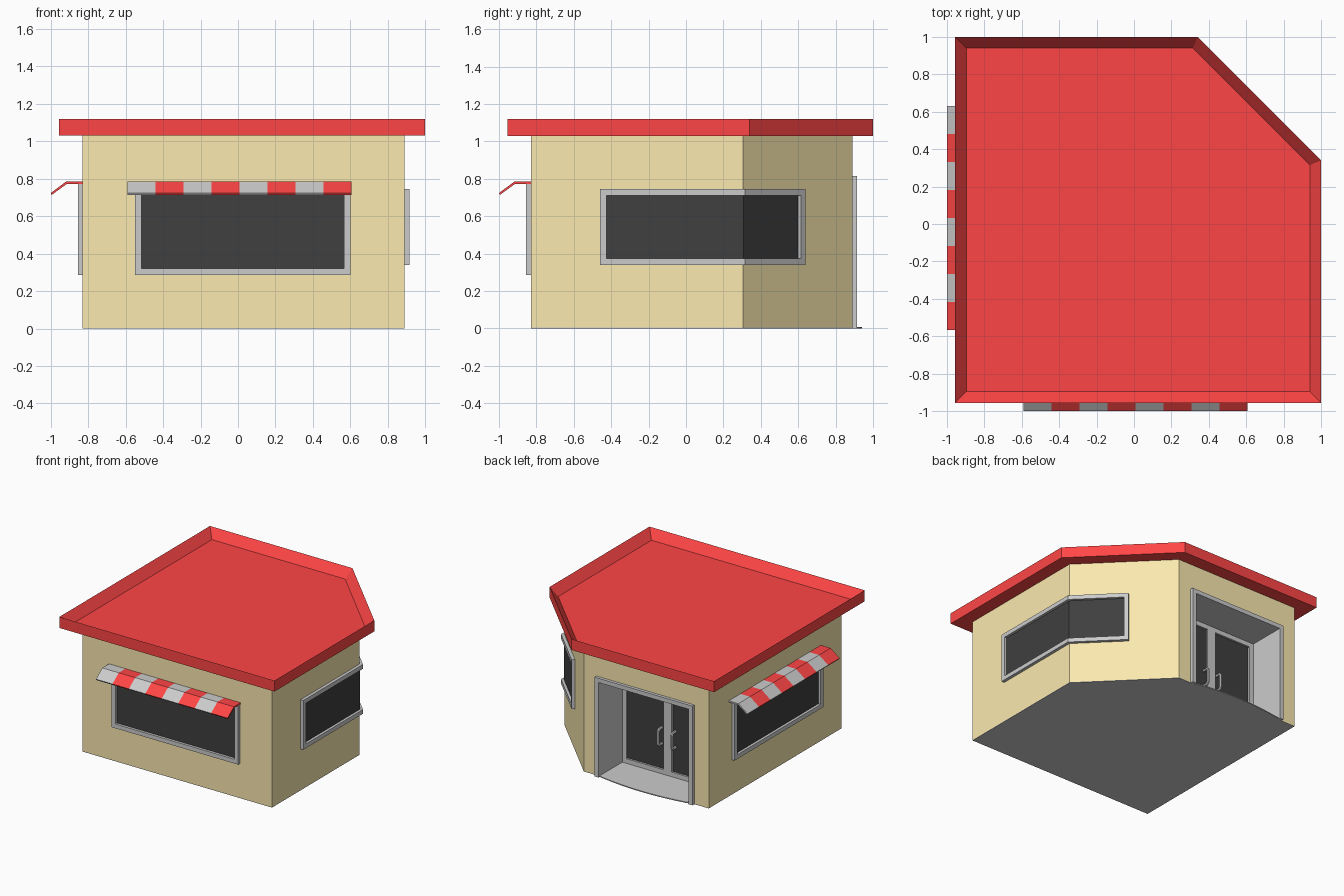
import bpy, bmesh, math
from mathutils import Vector

if "Cube" in bpy.data.objects:
    bpy.data.objects.remove(bpy.data.objects["Cube"])


def material(name, rgb):
    m = bpy.data.materials.new(name)
    m.diffuse_color = (*rgb, 1)
    m.use_nodes = True
    m.node_tree.nodes["Principled BSDF"].inputs["Base Color"].default_value = m.diffuse_color
    return m


RED = material("red", (1.0, 0.06, 0.06))
YELLOW = material("yellow", (0.96, 0.82, 0.43))
BLACK = material("black", (0.05, 0.05, 0.05))


def finish(name, bm, mat=None):
    bmesh.ops.recalc_face_normals(bm, faces=bm.faces)
    me = bpy.data.meshes.new(name)
    bm.to_mesh(me)
    bm.free()
    if mat:
        me.materials.append(mat)
    ob = bpy.data.objects.new(name, me)
    bpy.context.collection.objects.link(ob)
    return ob


def extrude(bm, pts, vec):
    """Solid from a planar outline pushed along vec; returns the end face."""
    a = [bm.verts.new(p) for p in pts]
    b = [bm.verts.new(Vector(p) + Vector(vec)) for p in pts]
    bm.faces.new(a)
    end = bm.faces.new(b)
    for i in range(len(a)):
        j = (i + 1) % len(a)
        bm.faces.new((a[i], a[j], b[j], b[i]))
    return end


def prism(bm, outline, z0, z1):
    return extrude(bm, [(p[0], p[1], z0) for p in outline], (0, 0, z1 - z0))


def rect(x0, x1, y0, y1):
    return [(x0, y0), (x1, y0), (x1, y1), (x0, y1)]


def offset(path, d):
    """Mitred parallel of a plan path, outward to its right."""
    dirs = [(b - a).normalized() for a, b in zip(path, path[1:])]
    nor = [Vector((t.y, -t.x)) for t in dirs]
    out = []
    for i, p in enumerate(path):
        n1, n2 = nor[max(i - 1, 0)], nor[min(i, len(nor) - 1)]
        out.append(p + (n1 + n2) / (1 + n1.dot(n2)) * d)
    return out


def band(path, a, b):
    return offset(path, b) + offset(path, a)[::-1]


def window(name, path, z0, z1, w=0.035, depth=0.025):
    """Frame and glass following a wall path in plan."""
    path = [Vector(p) for p in path]
    inner = list(path)
    inner[0] = path[0] + (path[1] - path[0]).normalized() * w
    inner[-1] = path[-1] + (path[-2] - path[-1]).normalized() * w
    bm = bmesh.new()
    prism(bm, band(path, -0.005, depth), z0, z0 + w)
    prism(bm, band(path, -0.005, depth), z1 - w, z1)
    for ends in ((path[0], inner[0]), (inner[-1], path[-1])):
        prism(bm, band(ends, -0.005, depth), z0 + w, z1 - w)
    finish(name + "_frame", bm)
    bm = bmesh.new()
    prism(bm, band(inner, -0.005, 0.004), z0 + w, z1 - w)
    finish(name + "_glass", bm, BLACK)


def awning(name, start, end, count=8):
    """Striped folded canopy along a wall line."""
    start, end = Vector(start), Vector(end)
    step = (end - start) / count
    n = Vector((step.y, -step.x)).normalized()
    profile = [(-0.005, 0.785), (0.088, 0.785), (0.17, 0.724),
               (0.165, 0.714), (0.084, 0.773), (-0.005, 0.773)]
    for k, (label, mat) in enumerate((("grey", None), ("red", RED))):
        bm = bmesh.new()
        for i in range(k, count, 2):
            p = start + step * i
            extrude(bm, [(*(p + n * o), z) for o, z in profile], (*step, 0))
        finish(f"{name}_{label}_stripes", bm, mat)


def pentagon(lo, hi, cut):
    return [(lo, lo), (hi, lo), (hi, cut), (cut, hi), (lo, hi)]


# Floor slab and walls
footprint = pentagon(-0.83, 0.89, 0.305)
bm = bmesh.new()
prism(bm, footprint, 0, 0.004)
finish("floor_slab", bm)
bm = bmesh.new()
prism(bm, footprint, 0.004, 1.035)
walls = finish("walls", bm, YELLOW)

# Entrance recess cut out of the back wall
DX0, DX1, DY = -0.70, 0.19, 0.58
bm = bmesh.new()
prism(bm, rect(DX0, DX1, DY, 1.0), -0.05, 0.815)
cutter = finish("entrance_cutter", bm, YELLOW)
cutter.hide_render = True
cutter.display_type = 'WIRE'
mod = walls.modifiers.new("entrance", 'BOOLEAN')
mod.operation = 'DIFFERENCE'
mod.solver = 'EXACT'
mod.object = cutter

# Roof with raised rim
bm = bmesh.new()
top = prism(bm, pentagon(-0.955, 1.0, 0.34), 1.03, 1.12)
bmesh.ops.recalc_face_normals(bm, faces=bm.faces)
bmesh.ops.inset_region(bm, faces=[top], thickness=0.06, use_even_offset=True)
bmesh.ops.translate(bm, verts=top.verts, vec=(0, 0, -0.073))
finish("roof", bm, RED)

# Windows, including the one that wraps round the cut corner
window("front_window", [(-0.55, -0.83), (0.60, -0.83)], 0.285, 0.775)
window("left_window", [(-0.83, 0.59), (-0.83, -0.56)], 0.285, 0.775)
window("corner_window", [(0.89, -0.46), (0.89, 0.305), (0.573, 0.622)], 0.34, 0.745)

# Awnings
awning("front_awning", (-0.59, -0.83), (0.605, -0.83))
awning("left_awning", (-0.83, 0.63), (-0.83, -0.565))

# Entrance portal lining
W = 0.035
bm = bmesh.new()
prism(bm, rect(DX0, DX0 + W, DY, 0.915), 0, 0.78)
prism(bm, rect(DX1 - W, DX1, DY, 0.915), 0, 0.78)
prism(bm, rect(DX0, DX1, DY, 0.915), 0.78, 0.815)
finish("entrance_portal", bm)

# Doorstep with a shallow curved front edge
mid, half = (DX0 + DX1) / 2, (DX1 - DX0) / 2
arc = [(mid + half * t / 6, 0.94 - 0.045 * (t / 6) ** 2) for t in range(6, -7, -1)]
bm = bmesh.new()
prism(bm, [(DX0, DY), (DX1, DY)] + arc, 0, 0.008)
finish("doorstep", bm)

# Double doors and their pull handles
window("left_door", [(DX1 - W, DY + 0.005), (mid, DY + 0.005)], 0.008, 0.78, 0.038, 0.02)
window("right_door", [(mid, DY + 0.005), (DX0 + W, DY + 0.005)], 0.008, 0.78, 0.038, 0.02)
for name, x in (("left_handle", mid + 0.062), ("right_handle", mid - 0.062)):
    cu = bpy.data.curves.new(name, 'CURVE')
    cu.dimensions = '3D'
    cu.bevel_depth = 0.012
    cu.bevel_resolution = 1
    cu.use_fill_caps = True
    path = [(0.585, 0.25), (0.625, 0.25), (0.637, 0.262),
            (0.637, 0.368), (0.625, 0.38), (0.585, 0.38)]
    sp = cu.splines.new('POLY')
    sp.points.add(len(path) - 1)
    for pt, (y, z) in zip(sp.points, path):
        pt.co = (x, y, z, 1)
    sp.use_smooth = False
    bpy.context.collection.objects.link(bpy.data.objects.new(name, cu))
